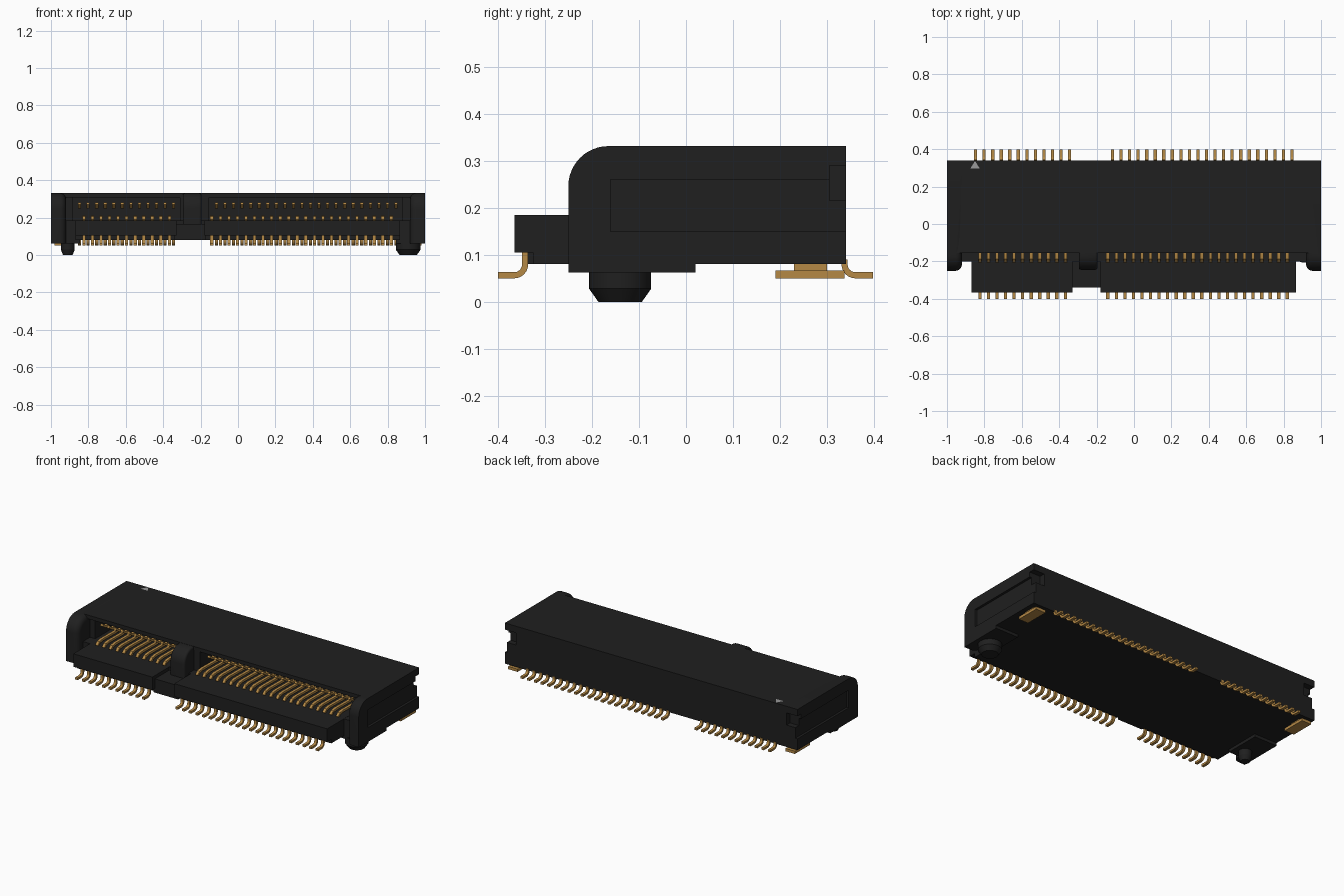
import bpy, bmesh, math
from mathutils import Vector

if "Cube" in bpy.data.objects:
    bpy.data.objects.remove(bpy.data.objects["Cube"])


def material(name, rgb):
    m = bpy.data.materials.new(name)
    m.diffuse_color = (*rgb, 1)
    m.use_nodes = True
    m.node_tree.nodes["Principled BSDF"].inputs["Base Color"].default_value = m.diffuse_color
    return m


BLACK = material("black plastic", (0.014, 0.014, 0.014))
GOLD = material("gold contacts", (0.46, 0.25, 0.06))
GREY = material("grey marking", (0.32, 0.32, 0.32))


def finish(bm, name, mat, smooth=False):
    bmesh.ops.recalc_face_normals(bm, faces=bm.faces)
    me = bpy.data.meshes.new(name)
    bm.to_mesh(me)
    bm.free()
    me.materials.append(mat)
    ob = bpy.data.objects.new(name, me)
    bpy.context.collection.objects.link(ob)
    if smooth:
        bpy.ops.object.select_all(action='DESELECT')
        ob.select_set(True)
        bpy.context.view_layer.objects.active = ob
        bpy.ops.object.shade_smooth_by_angle(angle=math.radians(35))
    return ob


def add_prism(bm, x0, x1, yz):
    """Extrude a (y, z) outline from x0 to x1."""
    f = bm.faces.new([bm.verts.new((x0, y, z)) for y, z in yz])
    r = bmesh.ops.extrude_face_region(bm, geom=[f])
    vs = [v for v in r['geom'] if isinstance(v, bmesh.types.BMVert)]
    bmesh.ops.translate(bm, verts=vs, vec=(x1 - x0, 0, 0))


def prism(name, x0, x1, yz, mat=BLACK, smooth=False, round_xs=(), r=0.03):
    bm = bmesh.new()
    add_prism(bm, x0, x1, yz)
    # round the front and top edges on the chosen sides
    edges = [e for e in bm.edges for x in round_xs
             if all(abs(v.co.x - x) < 1e-4 for v in e.verts)
             and (e.verts[0].co.y + e.verts[1].co.y) / 2 < -0.15
             and (e.verts[0].co.z + e.verts[1].co.z) / 2 > 0.1]
    if edges:
        bmesh.ops.bevel(bm, geom=edges, offset=r, segments=5, profile=0.5,
                        affect='EDGES', clamp_overlap=True)
    return finish(bm, name, mat, smooth)


def box(name, x, y, z, mat=BLACK):
    return prism(name, x[0], x[1], [(y[0], z[0]), (y[1], z[0]), (y[1], z[1]), (y[0], z[1])], mat)


def cut(ob, cutters):
    for c in cutters:
        m = ob.modifiers.new("cut", 'BOOLEAN')
        m.object, m.solver = c, 'EXACT'
        bpy.context.view_layer.objects.active = ob
        bpy.ops.object.modifier_apply(modifier=m.name)
        bpy.data.objects.remove(c)


def arc(cy, cz, r, a0, a1, n=8):
    return [(cy + r * math.cos(math.radians(a0 + (a1 - a0) * i / n)),
             cz + r * math.sin(math.radians(a0 + (a1 - a0) * i / n))) for i in range(n + 1)]


def ribbon(path, t=0.013):
    """Thicken a (y, z) path into a closed outline."""
    a, b = [], []
    for i, p in enumerate(path):
        d = Vector(path[min(i + 1, len(path) - 1)]) - Vector(path[max(i - 1, 0)])
        n = Vector((-d.y, d.x)).normalized() * t / 2
        a.append(tuple(Vector(p) + n))
        b.append(tuple(Vector(p) - n))
    return a + b[::-1]


def row(name, xs, path, w=0.017):
    bm = bmesh.new()
    for x in xs:
        add_prism(bm, x - w / 2, x + w / 2, ribbon(path))
    return finish(bm, name, GOLD, True)


# side walls with rounded front, shallow outer panel and rear corner notch
round_top = arc(-0.165, 0.245, 0.085, 90, 180, 12)
wall = [(-0.25, 0.062), (0.02, 0.062), (0.02, 0.08), (0.34, 0.08), (0.34, 0.331)] + \
       [(y, z + 0.001) for y, z in round_top]
for s, side in ((-1, "left"), (1, "right")):
    def span(a, b):
        return tuple(sorted((s * a, s * b)))
    w = prism(side + "_wall", s * 0.92, s, wall, BLACK, True, (s * 0.92,), 0.035)
    cut(w, [box("panel_cutter", span(0.985, 1.1), (-0.16, 0.4), (0.15, 0.26)),
            box("notch_cutter", span(0.9, 1.1), (0.305, 0.4), (0.215, 0.29))])
    box(side + "_foot_pad", span(0.845, 0.95), (-0.2, 0.02), (0.062, 0.15))
    # solder tab
    box(side + "_solder_tab", span(0.915, 0.98), (0.19, 0.337), (0.05, 0.067), GOLD)
    box(side + "_tab_top", span(0.925, 0.97), (0.23, 0.30), (0.06, 0.085), GOLD)

# main housing around the card slot
box("base", (-0.93, 0.93), (-0.20, 0.34), (0.08, 0.184))
box("rear_block", (-0.925, 0.925), (0.12, 0.34), (0.08, 0.331))
box("roof", (-0.96, 0.96), (-0.155, 0.30), (0.308, 0.331))
box("slot_left_end", (-0.93, -0.885), (-0.13, 0.2), (0.1, 0.32))
box("slot_right_end", (0.88, 0.93), (-0.13, 0.2), (0.1, 0.32))
box("slot_divider", (-0.31, -0.155), (-0.15, 0.2), (0.1, 0.331))

# front tongues and the key post between them
tongue = [(-0.365, 0.105), (-0.325, 0.105), (-0.325, 0.08), (-0.1, 0.08), (-0.1, 0.185), (-0.365, 0.185)]
prism("left_tongue", -0.87, -0.33, tongue)
prism("right_tongue", -0.18, 0.865, tongue)
box("tongue_bridge", (-0.34, -0.17), (-0.34, -0.1), (0.08, 0.165))
post = [(-0.245, 0.12), (0.0, 0.12), (0.0, 0.33)] + arc(-0.165, 0.25, 0.08, 90, 180, 10)
prism("key_post", -0.295, -0.195, post, BLACK, True, (-0.295, -0.195), 0.035)

# tapered locating pegs
for name, x, r in (("small_peg", -0.91, 0.037), ("large_peg", 0.91, 0.066)):
    bm = bmesh.new()
    for z0, z1, r0, r1 in ((0.028, 0.075, r, r), (0.0, 0.028, r * 0.7, r)):
        g = bmesh.ops.create_cone(bm, cap_ends=True, segments=32, radius1=r0, radius2=r1, depth=z1 - z0)
        bmesh.ops.translate(bm, verts=g['verts'], vec=(x, -0.14, (z0 + z1) / 2))
    finish(bm, name, BLACK, True)

# contact rows: solder legs outside, spring contacts in the slot
P = 0.0457
front_xs = [-0.824 + P * i for i in range(11)] + [-0.14 + P * i for i in range(22)]
rear_xs = [-0.847 + P * i for i in range(12)] + [-0.115 + P * i for i in range(22)]
front_leg = [(-0.40, 0.0565)] + arc(-0.365, 0.0795, 0.023, -90, 0, 6) + [(-0.342, 0.115)]
rear_leg = [(0.397, 0.0565)] + arc(0.36, 0.0795, 0.023, -90, -180, 6) + [(0.337, 0.09)]
row("front_solder_legs", front_xs, front_leg)
row("rear_solder_legs", rear_xs, rear_leg)
row("lower_contacts", front_xs, [(-0.2, 0.184), (-0.185, 0.2), (-0.155, 0.205), (0.13, 0.2)])
row("upper_contacts", rear_xs, [(-0.12, 0.275), (-0.09, 0.255), (0.0, 0.262), (0.13, 0.262)])

# first-position triangle marking on the roof
bm = bmesh.new()
bm.faces.new([bm.verts.new(p) for p in ((-0.875, 0.297, 0.333), (-0.825, 0.297, 0.333), (-0.85, 0.337, 0.333))])
finish(bm, "triangle_mark", GREY)
